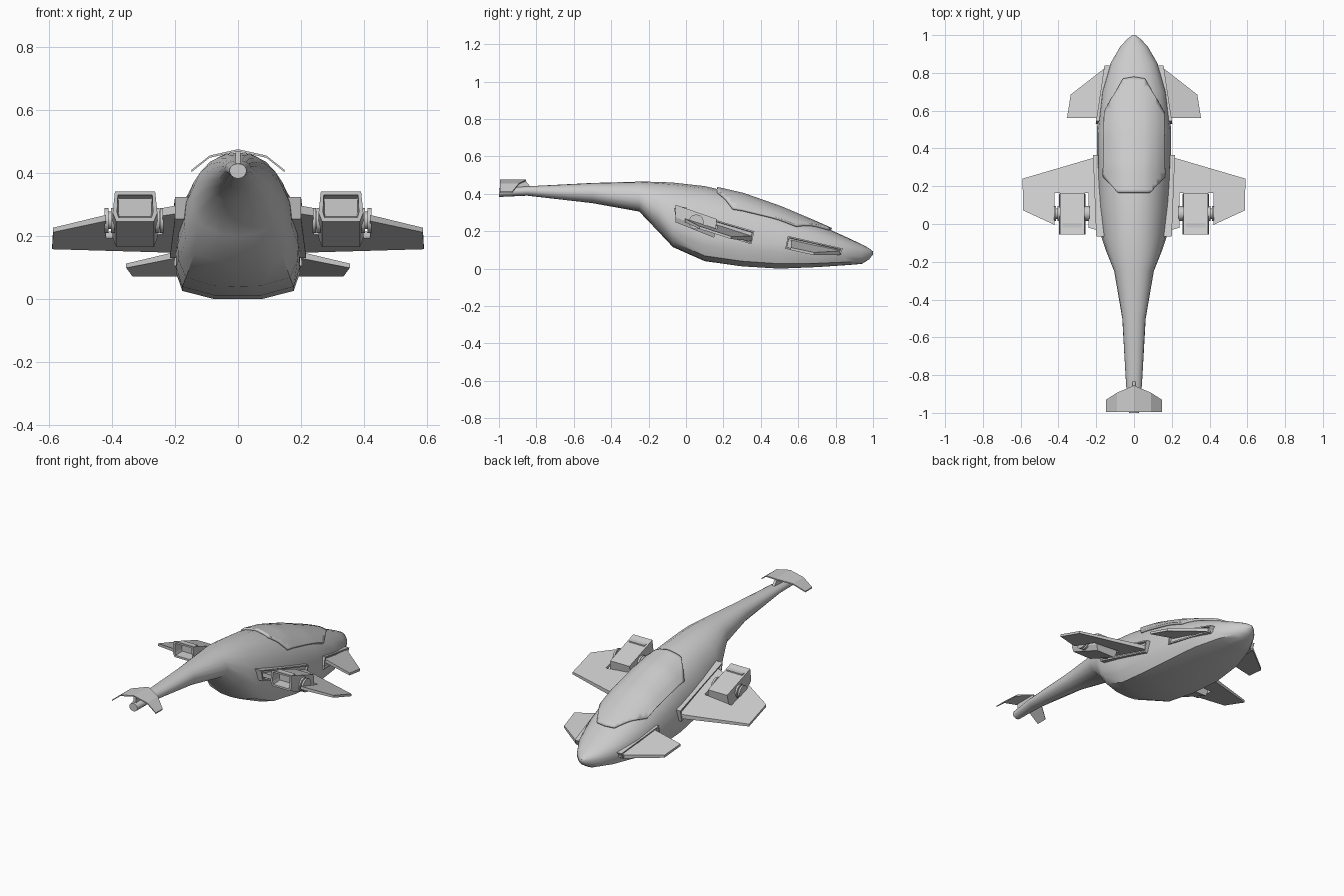
import bpy, bmesh, math
from mathutils import Vector
from mathutils.bvhtree import BVHTree

if "Cube" in bpy.data.objects:
    bpy.data.objects.remove(bpy.data.objects["Cube"])


def finish(bm, name, mirror=False, smooth=None):
    bmesh.ops.recalc_face_normals(bm, faces=bm.faces[:])
    me = bpy.data.meshes.new(name)
    bm.to_mesh(me)
    bm.free()
    ob = bpy.data.objects.new(name, me)
    bpy.context.collection.objects.link(ob)
    if mirror:
        ob.modifiers.new("Mirror", 'MIRROR').use_mirror_merge = False
    if smooth:
        bpy.ops.object.select_all(action='DESELECT')
        ob.select_set(True)
        bpy.context.view_layer.objects.active = ob
        bpy.ops.object.shade_smooth_by_angle(angle=math.radians(smooth))
    return ob


def loft(bm, rings):
    """Skin equal-length point rings; returns the two cap faces."""
    vs = [[bm.verts.new(p) for p in r] for r in rings]
    n = len(rings[0])
    for a, b in zip(vs, vs[1:]):
        for i in range(n):
            bm.faces.new((a[i], a[(i + 1) % n], b[(i + 1) % n], b[i]))
    return bm.faces.new(vs[0]), bm.faces.new(vs[-1])


def recess(bm, face, rim, depth):
    bmesh.ops.recalc_face_normals(bm, faces=bm.faces[:])
    bmesh.ops.inset_individual(bm, faces=[face], thickness=rim)
    bmesh.ops.inset_individual(bm, faces=[face], thickness=rim * 0.3, depth=-depth)


def plate(name, outline, zf, thick):
    """Tilted plate: plan outline, height function and thickness function."""
    bm = bmesh.new()
    loft(bm, [[(x, y, zf(x, y) + s * thick(x) / 2) for x, y in outline] for s in (-1, 1)])
    return finish(bm, name, mirror=True)


# Fuselage: y, bottom, widest height, top, half width, roundness of the belly
stations = [
    (-1.0, .383, .407, .430, .027, 1), (-.85, .390, .415, .440, .042, 1),
    (-.50, .350, .402, .458, .062, 1), (-.25, .305, .375, .465, .105, 1),
    (-.15, .200, .310, .464, .145, .8), (-.07, .115, .230, .460, .172, .5),
    (.10, .040, .170, .441, .192, .2), (.30, .012, .150, .395, .197, 0),
    (.50, .000, .130, .325, .197, 0), (.70, .008, .110, .240, .172, 0),
    (.85, .018, .095, .172, .125, .2), (.94, .025, .085, .130, .072, .5),
    (.98, .050, .083, .108, .035, .8), (1.0, .076, .084, .092, .008, 1)]
belly = [(1, -.35), (.9, -.8), (.38, -1), (0, -1)]


def section(y, bot, mid, top, hw, rnd):
    half = []
    for k in range(6):
        a = math.pi / 2 * (1 - k / 5)
        half.append((math.cos(a) ** .93, math.sin(a) ** .93 if k < 5 else 0))
    for k, (bx, bz) in enumerate(belly):
        a = -math.pi / 8 * (k + 1)
        half.append((bx + (math.cos(a) - bx) * rnd, bz + (math.sin(a) - bz) * rnd))
    half[0], half[-1] = (0, 1), (0, -1)
    full = half + [(-x, z) for x, z in half[-2:0:-1]]
    return [(x * hw, y, mid + z * ((top - mid) if z > 0 else (mid - bot))) for x, z in full]


bm = bmesh.new()
loft(bm, [section(*s) for s in stations])
bmesh.ops.recalc_face_normals(bm, faces=bm.faces[:])
hull = BVHTree.FromBMesh(bm)
finish(bm, "fuselage", smooth=40)

# Canopy: plan outline cut into a grid and draped over the hull
side = [(.055, .765), (.152, .59), (.156, .25), (.08, .165)]
outline = [(0, .775)] + side + [(-x, y) for x, y in reversed(side)]
bm = bmesh.new()
bm.faces.new([bm.verts.new((x, y, 0)) for x, y in outline])
for axis, lo, count, step in ((0, -.15, 16, .02), (1, .18, 20, .03)):
    for i in range(count):
        co, no = Vector(), Vector()
        co[axis], no[axis] = lo + i * step, 1
        bmesh.ops.bisect_plane(bm, geom=bm.verts[:] + bm.edges[:] + bm.faces[:],
                               plane_co=co, plane_no=no)
for v in bm.verts:
    hit, normal, _, _ = hull.ray_cast(Vector((v.co.x, v.co.y, 2)), Vector((0, 0, -1)))
    if hit:
        v.co = hit + normal * .005
canopy = finish(bm, "canopy", smooth=35)
thick = canopy.modifiers.new("Thickness", 'SOLIDIFY')
thick.thickness, thick.offset = .016, 0


# Wing root fairings: side outline (y, z) with an outer x that varies along y
def fairing(name, pts, xf):
    bm = bmesh.new()
    _, outer = loft(bm, [[(xf(y) - d, y, z) for y, z in pts] for d in (.07, 0)])
    recess(bm, outer, .011, .012)
    finish(bm, name, mirror=True)


fairing("wing_fairing", [(-.065, .325), (.365, .2), (.35, .13), (-.05, .255)],
        lambda y: .2 + .04 * (y + .06))
fairing("canard_fairing", [(.545, .175), (.84, .107), (.82, .07), (.53, .105)],
        lambda y: .203 - .15 * (y - .53))

# Main wings with a slot for the engine pod
plate("main_wing",
      [(.17, .345), (.215, .35), (.59, .24), (.587, .072), (.42, -.005),
       (.42, .165), (.24, .165), (.24, -.02), (.17, -.04)],
      lambda x, y: .28 - .32 * (y + .02) - .08 * (x - .2),
      lambda x: .026 - .03 * (x - .2))

# Front canards
plate("canard", [(.13, .83), (.162, .82), (.335, .685), (.355, .56), (.16, .562)],
      lambda x, y: .14 - .25 * (y - .56) - .22 * (x - .2),
      lambda x: .02 - .04 * (x - .2))


# Engine pods: six-sided tapered boxes, hollow at the rear
def pod_ring(y0, y1, zb, zt, grow):
    cx, zm, ym = .327, (zb + zt) / 2 - .02, (y0 + y1) / 2
    w = [(.060, y0, zb), (.071, ym, zm), (.064, y1, zt)]
    r = [(cx + a * grow, y, z) for a, y, z in w]
    return r + [(cx - a * grow, y, z) for a, y, z in reversed(w)]


bm = bmesh.new()
rear, front = loft(bm, [pod_ring(-.055, -.055, .247, .341, 1), pod_ring(.15, .165, .165, .265, 1)])
recess(bm, rear, .014, .06)
finish(bm, "engine_pod", mirror=True)

# Pod hinges: axle collars on both sides of each pod
bm = bmesh.new()
for x0, x1 in ((.236, .262), (.392, .424)):
    for r, a, b in ((.040, x0, x0 + .012), (.028, x0, x1), (.040, x1 - .012, x1)):
        loft(bm, [[(x, .055 + r * math.cos(k * math.pi / 6), .25 + r * math.sin(k * math.pi / 6))
                   for k in range(12)] for x in (a, b)])
finish(bm, "pod_hinge", mirror=True, smooth=35)

# Tail fin: drooping swept plate in two bends per side
bm = bmesh.new()
span = [(-.147, -.93, .408), (-.09, -.893, .453), (0, -.855, .473),
        (.09, -.893, .453), (.147, -.93, .408)]
loft(bm, [[(x, y, z - .004), (x, y, z + .003), (x, -.995, z + .003), (x, -.995, z - .004)]
          for x, y, z in span])
finish(bm, "tail_fin")

# Tail mast carrying the fin
bm = bmesh.new()
loft(bm, [[(x, y, z) for y, z in ((-.83, .435), (-.86, .473), (-.985, .473), (-.985, .42))]
          for x in (-.008, .008)])
finish(bm, "tail_mast")
